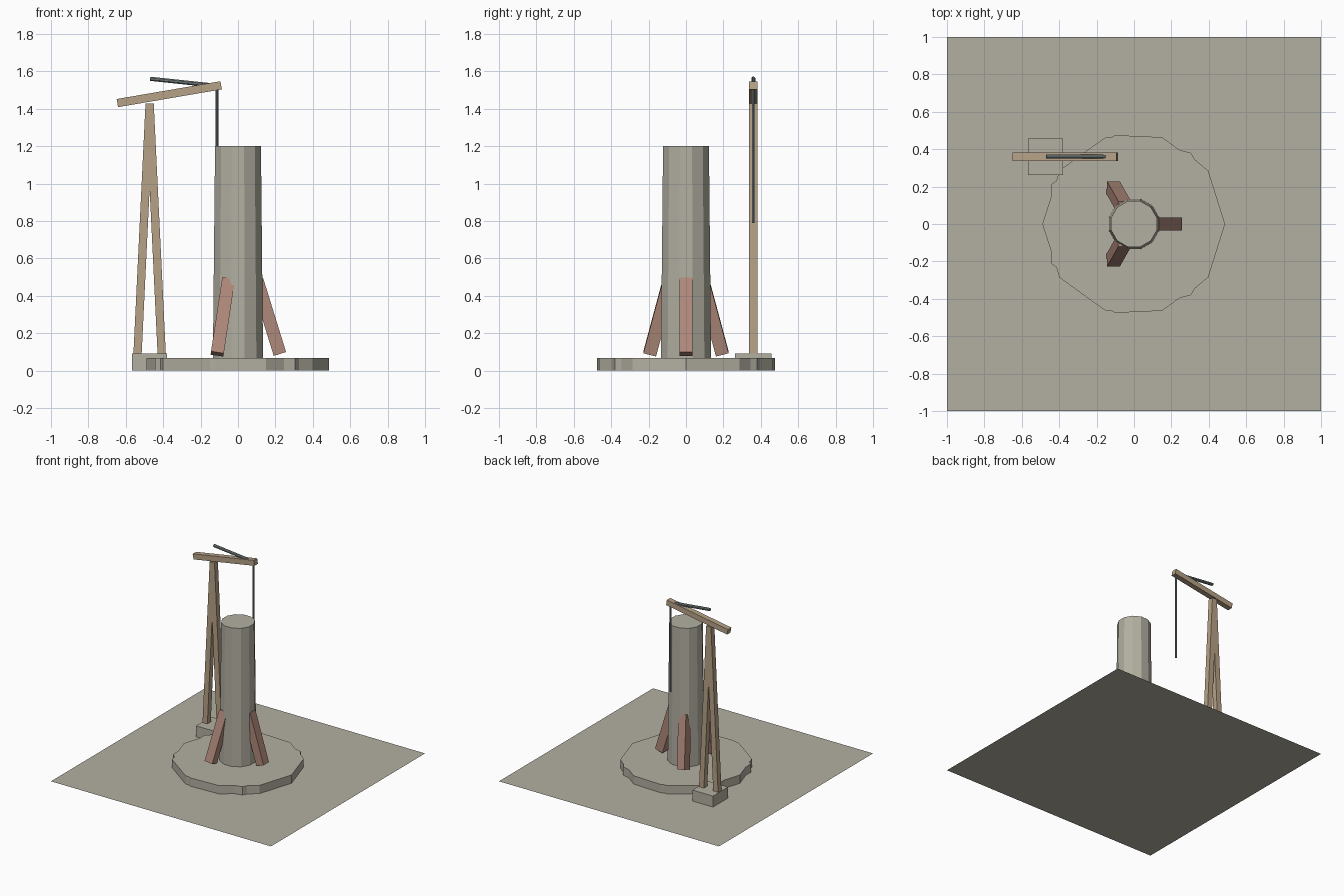
import bpy, bmesh, math
from mathutils import Vector, Matrix, Euler

old = bpy.data.objects.get("Cube")
if old:
    bpy.data.objects.remove(old, do_unlink=True)


def material(name, r, g, b):
    m = bpy.data.materials.new(name)
    m.use_nodes = True
    m.diffuse_color = (r, g, b, 1)
    m.node_tree.nodes["Principled BSDF"].inputs["Base Color"].default_value = (r, g, b, 1)
    return m


STONE = material("pale stone", 0.45, 0.43, 0.36)
WOOD = material("tan wood", 0.47, 0.36, 0.24)
RED = material("reddish wood", 0.43, 0.25, 0.195)
STEEL = material("blue grey steel", 0.19, 0.225, 0.225)


def finish(name, bm, mat):
    bmesh.ops.recalc_face_normals(bm, faces=bm.faces)
    me = bpy.data.meshes.new(name)
    bm.to_mesh(me)
    bm.free()
    me.materials.append(mat)
    ob = bpy.data.objects.new(name, me)
    bpy.context.scene.collection.objects.link(ob)
    return ob


def box(name, centre, size, mat, rotation=(0, 0, 0)):
    bm = bmesh.new()
    m = (Matrix.Translation(centre) @ Euler(rotation).to_matrix().to_4x4()
         @ Matrix.Diagonal((*size, 1)))
    bmesh.ops.create_cube(bm, size=1, matrix=m)
    return finish(name, bm, mat)


def plank(name, start, end, thick, mat):
    """Square timber between two points of the frame's plane."""
    a, b = Vector(start), Vector(end)
    d = b - a
    tilt = math.atan2(d.x, d.z)
    return box(name, (a + b) / 2, (thick, thick, d.length), mat, (0, tilt, 0))


def rod(name, start, end, r1, r2, sides, mat, turn=0):
    a, b = Vector(start), Vector(end)
    d = b - a
    bm = bmesh.new()
    m = (Matrix.Translation((a + b) / 2) @ Vector((0, 0, 1)).rotation_difference(d).to_matrix().to_4x4()
         @ Matrix.Rotation(turn, 4, 'Z'))
    bmesh.ops.create_cone(bm, cap_ends=True, segments=sides, radius1=r1, radius2=r2,
                          depth=d.length, matrix=m)
    return finish(name, bm, mat)


# Ground sheet
bm = bmesh.new()
bmesh.ops.create_grid(bm, x_segments=1, y_segments=1, size=1)
finish("ground", bm, STONE)

# Uneven foundation slab: half outline, mirrored front to back
half = [(-0.445, 0.14), (-0.445, 0.21), (-0.415, 0.23), (-0.4, 0.285), (-0.2, 0.43),
        (-0.15, 0.464), (-0.12, 0.464), (-0.1, 0.475), (0.15, 0.464), (0.245, 0.395),
        (0.305, 0.38), (0.325, 0.345), (0.397, 0.285)]
outline = [(-0.49, 0)] + half + [(0.487, 0)] + [(x, -y) for x, y in reversed(half)]
bm = bmesh.new()
slab = bm.faces.new([bm.verts.new((x, y, 0)) for x, y in outline])
raised = bmesh.ops.extrude_face_region(bm, geom=[slab], use_keep_orig=True)["geom"]
bmesh.ops.translate(bm, vec=(0, 0, 0.068),
                    verts=[g for g in raised if isinstance(g, bmesh.types.BMVert)])
finish("foundation", bm, STONE)

# Tapered tower
rod("tower", (0, 0, 0.06), (0, 0, 1.2), 0.139, 0.127, 12, STONE, math.radians(15))

# Three leaning buttresses
for i in range(3):
    a = math.tau * i / 3
    c, s = math.cos(a), math.sin(a)
    box(f"buttress_{i + 1}", (0.1625 * c, 0.1625 * s, 0.2875), (0.069, 0.07, 0.416), RED,
        (0.3 * s, -0.3 * c, 0))

# Hoist frame: footing, two splayed legs, tilted beam
Y = 0.36
FX = -0.4725
box("hoist_footing", (FX, Y, 0.045), (0.187, 0.196, 0.09), STONE)
for name, side in (("right", -1), ("left", 1)):
    plank(f"hoist_leg_{name}", (FX + side * 0.065, Y, 0.08), (FX, Y, 1.428), 0.044, WOOD)
plank("hoist_beam", (-0.645, Y, 1.43), (-0.09, Y, 1.525), 0.044, WOOD)

# Steel bar on the beam and hanging cable
rod("hoist_bar", (-0.47, Y, 1.56), (-0.11, Y, 1.522), 0.012, 0.012, 8, STEEL, math.radians(22.5))
rod("cable", (-0.112, Y, 1.51), (-0.112, Y, 0.79), 0.007, 0.007, 6, STEEL)
